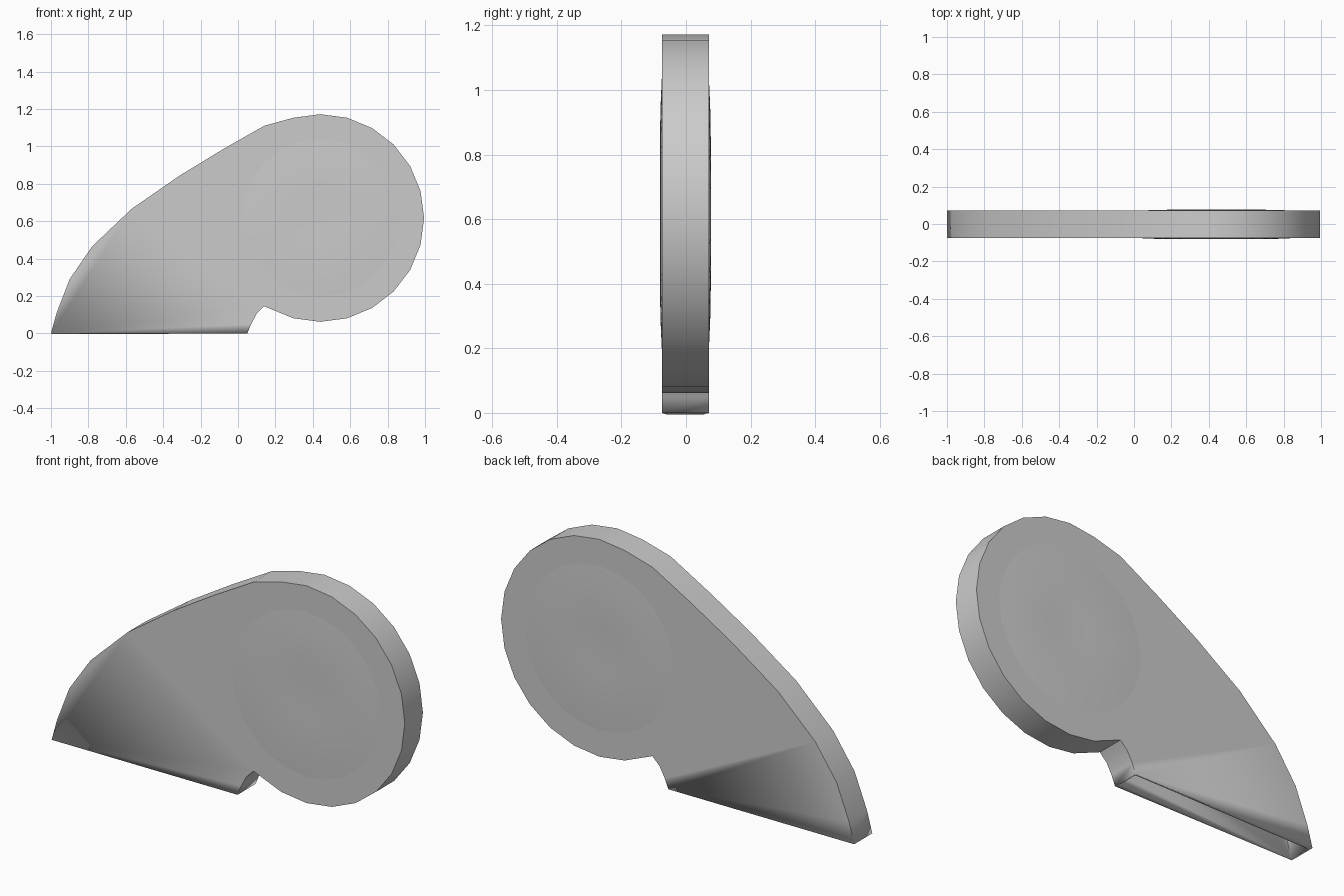
import bpy, bmesh, math

if "Cube" in bpy.data.objects:
    bpy.data.objects.remove(bpy.data.objects["Cube"])

GREY = (0.6, 0.6, 0.6, 1)
mat = bpy.data.materials.new("plain grey")
mat.use_nodes = True
mat.diffuse_color = GREY
mat.node_tree.nodes["Principled BSDF"].inputs["Base Color"].default_value = GREY

CX, CZ, R = 0.44, 0.617, 0.555   # round drum
FRONT, BACK = -0.075, 0.071


def finish(bm, name):
    bmesh.ops.recalc_face_normals(bm, faces=bm.faces)
    mesh = bpy.data.meshes.new(name)
    bm.to_mesh(mesh)
    bm.free()
    mesh.materials.append(mat)
    ob = bpy.data.objects.new(name, mesh)
    bpy.context.collection.objects.link(ob)
    bpy.ops.object.select_all(action='DESELECT')
    ob.select_set(True)
    bpy.context.view_layer.objects.active = ob
    bpy.ops.object.shade_smooth_by_angle(angle=math.radians(30))
    return ob


# Outline: neck, round drum, then the long sloping back down to the mouth
outline = [(0.05, 0), (0.07, 0.05), (0.1, 0.105), (0.14, 0.145)]
for i in range(-7, 8):
    a = math.radians(15 * i)
    outline.append((CX + R * math.cos(a), CZ + R * math.sin(a)))
outline += [(0.14, 1.11), (-0.08, 0.985), (-0.31, 0.845), (-0.57, 0.665),
            (-0.78, 0.465), (-0.9, 0.29), (-0.97, 0.11), (-1, 0)]

# Hollow housing, open at the bottom
bm = bmesh.new()
front = [bm.verts.new((x, FRONT, z)) for x, z in outline]
back = [bm.verts.new((x, BACK, z)) for x, z in outline]
bm.faces.new(front)
bm.faces.new(back[::-1])
for i in range(len(outline) - 1):
    bm.faces.new((front[i], back[i], back[i + 1], front[i + 1]))
housing = finish(bm, "housing")
shell = housing.modifiers.new("wall", 'SOLIDIFY')
shell.thickness = 0.015
shell.offset = -1
shell.use_even_offset = True


# Very shallow ring swelling with a dimpled centre on each side
def swelling(name, base, sign):
    bm = bmesh.new()
    rings = []
    for r, h in [(0.42, 0), (0.33, 0.004), (0.22, 0.006), (0.12, 0.005)]:
        rings.append([bm.verts.new((CX + r * math.cos(math.tau * i / 24), base + sign * h,
                                    CZ + r * math.sin(math.tau * i / 24))) for i in range(24)])
    for a, b in zip(rings, rings[1:]):
        for i in range(24):
            j = (i + 1) % 24
            bm.faces.new((a[i], a[j], b[j], b[i]))
    hub = bm.verts.new((CX, base + sign * 0.002, CZ))
    for i in range(24):
        bm.faces.new((rings[-1][i], rings[-1][(i + 1) % 24], hub))
    # Closed rear so that the normals point outward
    bm.faces.new([bm.verts.new((v.co.x, base - sign * 0.004, v.co.z)) for v in rings[0]])
    bm.faces.ensure_lookup_table()
    rear = list(bm.faces[-1].verts)
    for i in range(24):
        j = (i + 1) % 24
        bm.faces.new((rings[0][i], rings[0][j], rear[j], rear[i]))
    return finish(bm, name)


swelling("front_swelling", FRONT, -1)
swelling("back_swelling", BACK, 1)
